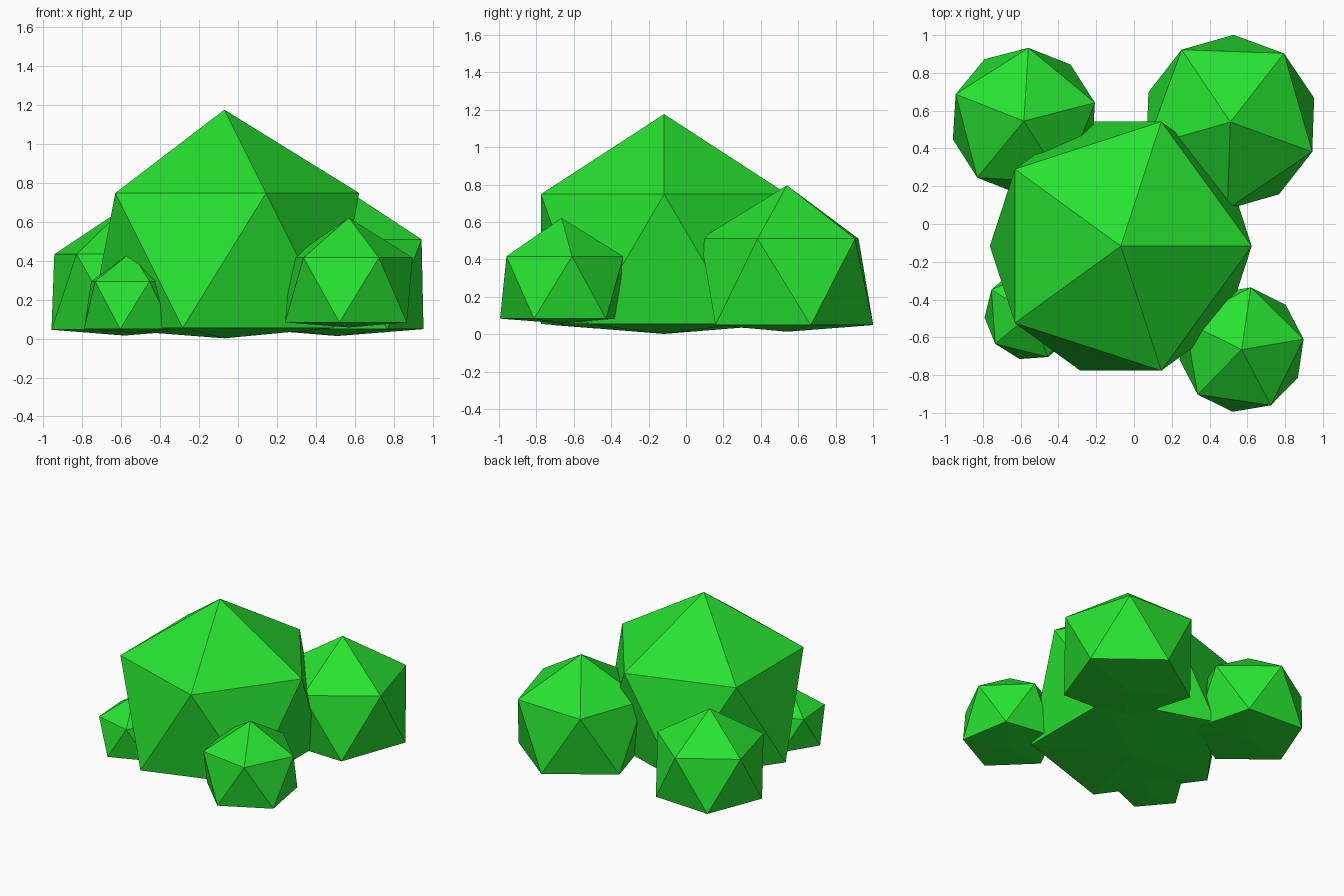
import bpy
import bmesh
from math import radians
from mathutils import Matrix

cube = bpy.data.objects.get("Cube")
if cube:
    bpy.data.objects.remove(cube, do_unlink=True)

# Leaf colour
leaf = bpy.data.materials.new("leaf_green")
leaf.use_nodes = True
colour = (0.02, 0.77, 0.03, 1)
leaf.diffuse_color = colour
bsdf = leaf.node_tree.nodes["Principled BSDF"]
bsdf.inputs["Base Color"].default_value = colour
bsdf.inputs["Roughness"].default_value = 0.9


def foliage(name, centre, radius, turn):
    """Faceted clump: an icosahedron whose underside is pressed nearly flat."""
    bm = bmesh.new()
    bmesh.ops.create_icosphere(bm, subdivisions=1, radius=radius,
                               matrix=Matrix.Rotation(radians(turn), 4, 'Z'))
    verts = sorted(bm.verts, key=lambda v: v.co.z)
    rim = verts[1].co.z
    verts[0].co.z = rim + (verts[0].co.z - rim) * 0.125
    mesh = bpy.data.meshes.new(name)
    bm.to_mesh(mesh)
    bm.free()
    mesh.materials.append(leaf)
    obj = bpy.data.objects.new(name, mesh)
    obj.location = centre
    bpy.context.collection.objects.link(obj)
    return obj


# Large central clump ringed by four smaller ones
foliage("main_bush", (-0.07, -0.117, 0.402), 0.775, 0)
foliage("back_left_bush", (0.51, 0.54, 0.28), 0.516, -20)
foliage("back_right_bush", (-0.583, 0.545, 0.24), 0.434, 14.5)
foliage("front_left_bush", (0.57, -0.665, 0.25), 0.372, 9.6)
foliage("front_right_bush", (-0.547, -0.477, 0.172), 0.274, 4)
